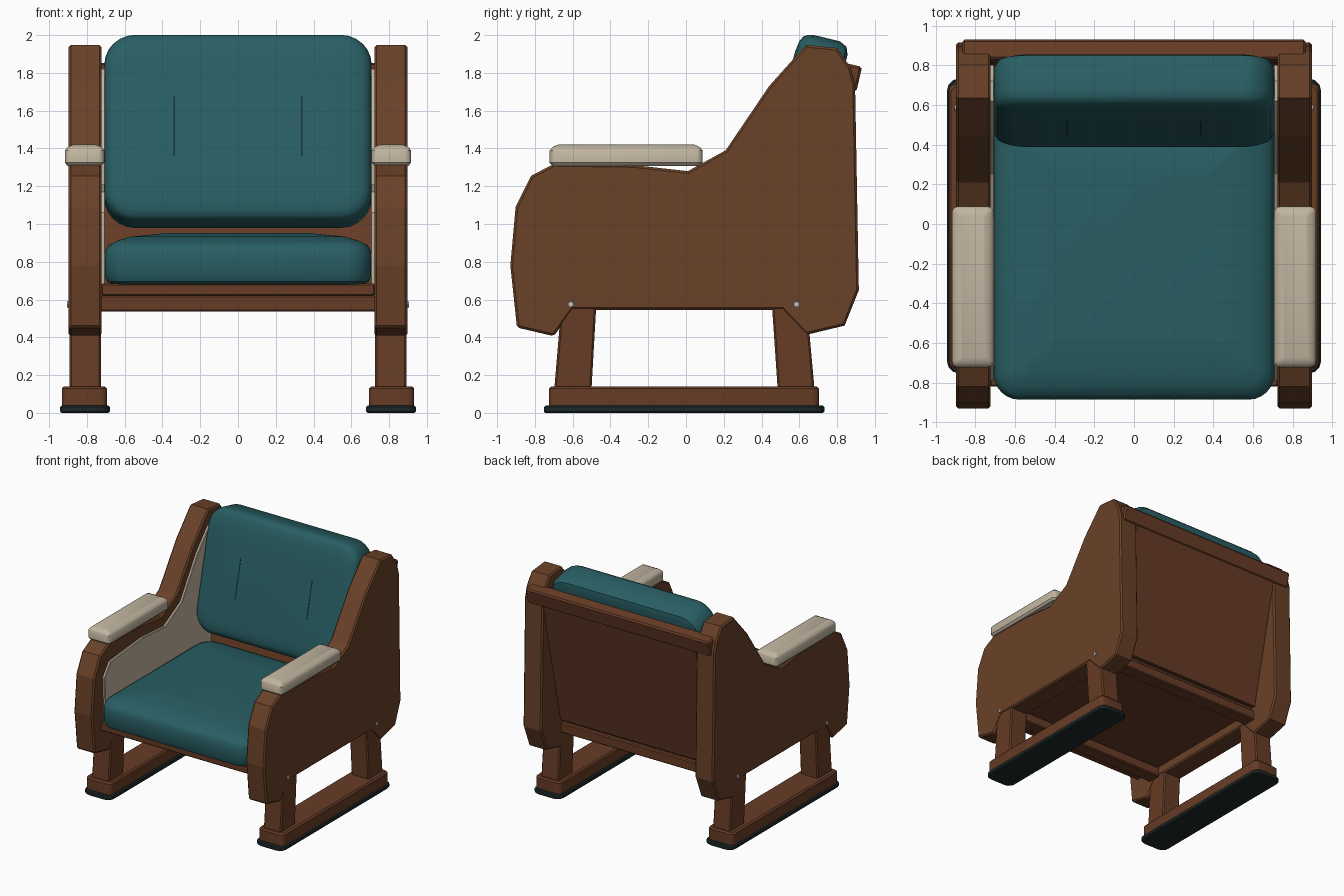
import bpy, bmesh, math

if "Cube" in bpy.data.objects:
    bpy.data.objects.remove(bpy.data.objects["Cube"])


def material(name, rgb):
    m = bpy.data.materials.new(name)
    m.diffuse_color = (*rgb, 1)
    m.use_nodes = True
    m.node_tree.nodes["Principled BSDF"].inputs["Base Color"].default_value = m.diffuse_color
    return m


WOOD = material("brown wood", (0.142, 0.053, 0.021))
FRAME = material("reddish brown frame", (0.135, 0.045, 0.019))
TEAL = material("teal upholstery", (0.021, 0.112, 0.125))
SEAM = material("dark seam", (0.008, 0.030, 0.035))
CREAM = material("cream trim", (0.53, 0.46, 0.35))
RUBBER = material("black rubber", (0.012, 0.022, 0.023))
METAL = material("pale metal", (0.50, 0.50, 0.48))


def finish(bm, name, mat, bevel=0.0, smooth=False):
    bmesh.ops.recalc_face_normals(bm, faces=bm.faces)
    me = bpy.data.meshes.new(name)
    bm.to_mesh(me)
    bm.free()
    me.materials.append(mat)
    ob = bpy.data.objects.new(name, me)
    bpy.context.collection.objects.link(ob)
    if bevel:
        b = ob.modifiers.new("edge chamfer", 'BEVEL')
        b.width, b.segments, b.limit_method = bevel, 1, 'ANGLE'
        b.angle_limit = math.radians(60)
    if smooth:
        bpy.ops.object.select_all(action='DESELECT')
        ob.select_set(True)
        bpy.context.view_layer.objects.active = ob
        bpy.ops.object.shade_smooth_by_angle(angle=math.radians(35))
    return ob


def prism(name, mat, profile, x0, x1, bevel=0.01):
    """Side profile in (y, z), extruded across x."""
    bm = bmesh.new()
    f = bm.faces.new([bm.verts.new((x0, y, z)) for y, z in profile])
    ext = bmesh.ops.extrude_face_region(bm, geom=[f])
    verts = [v for v in ext["geom"] if isinstance(v, bmesh.types.BMVert)]
    bmesh.ops.translate(bm, verts=verts, vec=(x1 - x0, 0, 0))
    return finish(bm, name, mat, bevel)


def box(name, mat, x, y, z, bevel=0.008):
    return prism(name, mat, [(y[0], z[0]), (y[1], z[0]), (y[1], z[1]), (y[0], z[1])],
                 x[0], x[1], bevel)


def pad(name, mat, w, h, radius, rings, seg=6, smooth=True):
    """Rounded-rectangle rings of (inset, height), skinned and capped."""
    bm = bmesh.new()
    loops = []
    for inset, z in rings:
        r = max(radius - inset * 0.6, 0.01)
        loop = []
        for q, (sx, sy) in enumerate([(1, 1), (-1, 1), (-1, -1), (1, -1)]):
            cx, cy = sx * (w / 2 - inset - r), sy * (h / 2 - inset - r)
            for i in range(seg + 1):
                a = math.pi / 2 * (q + i / seg)
                loop.append(bm.verts.new((cx + r * math.cos(a), cy + r * math.sin(a), z)))
        loops.append(loop)
    n = len(loops[0])
    for a, b in zip(loops, loops[1:]):
        for i in range(n):
            bm.faces.new((a[i], a[(i + 1) % n], b[(i + 1) % n], b[i]))
    bm.faces.new(loops[0][::-1])
    bm.faces.new(loops[-1])
    return finish(bm, name, mat, 0, smooth)


# Profiles of the side parts (y, z)
SIDE = [(-0.93, 0.78), (-0.902, 1.09), (-0.82, 1.255), (-0.70, 1.318), (-0.28, 1.312),
        (0.01, 1.28), (0.21, 1.39), (0.44, 1.73), (0.635, 1.948), (0.80, 1.932),
        (0.87, 1.83), (0.895, 1.74), (0.915, 0.65), (0.84, 0.462), (0.635, 0.413),
        (0.51, 0.545), (-0.60, 0.545), (-0.70, 0.406), (-0.895, 0.452)]
LINER = [(-0.77, 0.66), (-0.79, 1.06), (-0.71, 1.17), (-0.28, 1.21), (0.03, 1.19),
         (0.25, 1.31), (0.46, 1.64), (0.62, 1.82), (0.72, 1.82), (0.80, 1.72), (0.63, 0.66)]
FRONT_LEG = [(-0.697, 0.13), (-0.50, 0.13), (-0.475, 0.57), (-0.66, 0.57)]
REAR_LEG = [(0.485, 0.13), (0.68, 0.13), (0.64, 0.57), (0.455, 0.57)]

for s, side in ((-1, "left"), (1, "right")):
    # Side panel and its inner lining
    prism(side + "_side_panel", WOOD, SIDE, s * 0.722, s * 0.897, 0.012)
    prism(side + "_inner_lining", CREAM, LINER, s * 0.703, s * 0.73, 0.005)
    # Legs, skid and rubber foot
    prism(side + "_front_leg", FRAME, FRONT_LEG, s * 0.726, s * 0.892)
    prism(side + "_rear_leg", FRAME, REAR_LEG, s * 0.726, s * 0.892)
    skid = pad(side + "_skid", FRAME, 0.24, 1.43, 0.035,
               [(0, 0.03), (0, 0.128), (0.012, 0.14)], 3)
    skid.location = (s * 0.813, -0.01, 0)
    foot = pad(side + "_rubber_foot", RUBBER, 0.265, 1.485, 0.06,
               [(0.008, 0), (0, 0.008), (0, 0.03), (0.008, 0.038)], 3)
    foot.location = (s * 0.81, -0.01, 0)
    # Armrest pad
    arm = pad(side + "_armrest", CREAM, 0.21, 0.81, 0.03,
              [(0.015, 1.308), (0, 1.325), (0, 1.388), (0.008, 1.40), (0.02, 1.41), (0.045, 1.42)], 3)
    arm.location = (s * 0.812, -0.317, 0)
    # Bolts through the side panels
    for y, end in ((-0.61, "front"), (0.585, "rear")):
        bm = bmesh.new()
        bmesh.ops.create_cone(bm, cap_ends=True, segments=8, radius1=0.016,
                              radius2=0.016, depth=0.02)
        bolt = finish(bm, f"{side}_{end}_bolt", METAL)
        bolt.rotation_euler = (0, math.pi / 2, 0)
        bolt.location = (s * 0.895, y, 0.575)

# Seat frame: cross rails and deck board
box("front_rail", FRAME, (-0.74, 0.74), (-0.67, -0.55), (0.538, 0.622))
box("rear_rail", FRAME, (-0.74, 0.74), (0.53, 0.65), (0.538, 0.622))
box("seat_deck", FRAME, (-0.725, 0.725), (-0.82, 0.62), (0.62, 0.685))

# Leaning back board with a rail along its top
prism("back_board", FRAME, [(0.60, 0.66), (0.66, 0.65), (0.905, 1.75), (0.845, 1.76)],
      -0.724, 0.724, 0.006)
prism("top_rail", FRAME, [(0.83, 1.855), (0.932, 1.832), (0.902, 1.70), (0.81, 1.72)],
      -0.865, 0.865, 0.012)

# Seat cushion
seat = pad("seat_cushion", TEAL, 1.415, 1.46, 0.13,
           [(0.05, 0.68), (0.015, 0.695), (0, 0.73), (0, 0.83), (0.008, 0.865),
            (0.022, 0.888), (0.07, 0.912), (0.14, 0.933), (0.33, 0.952)])
seat.location = (0, -0.155, 0)

# Back cushion, leaning with the board, and two stitched seams on its front
LEAN = (math.radians(90 - 13.4), 0, 0)
CENTRE = (0, 0.62, 1.492)
back = pad("back_cushion", TEAL, 1.415, 1.015, 0.16,
           [(0.06, -0.135), (0.02, -0.12), (0, -0.08), (0, 0.06), (0.006, 0.092),
            (0.02, 0.115), (0.05, 0.130), (0.11, 0.139), (0.24, 0.143)])
back.rotation_euler, back.location = LEAN, CENTRE
for x, side in ((-0.337, "left"), (0.337, "right")):
    seam = box(side + "_back_seam", SEAM, (x - 0.004, x + 0.004), (-0.17, 0.155),
               (0.138, 0.1445), 0)
    seam.rotation_euler, seam.location = LEAN, CENTRE
